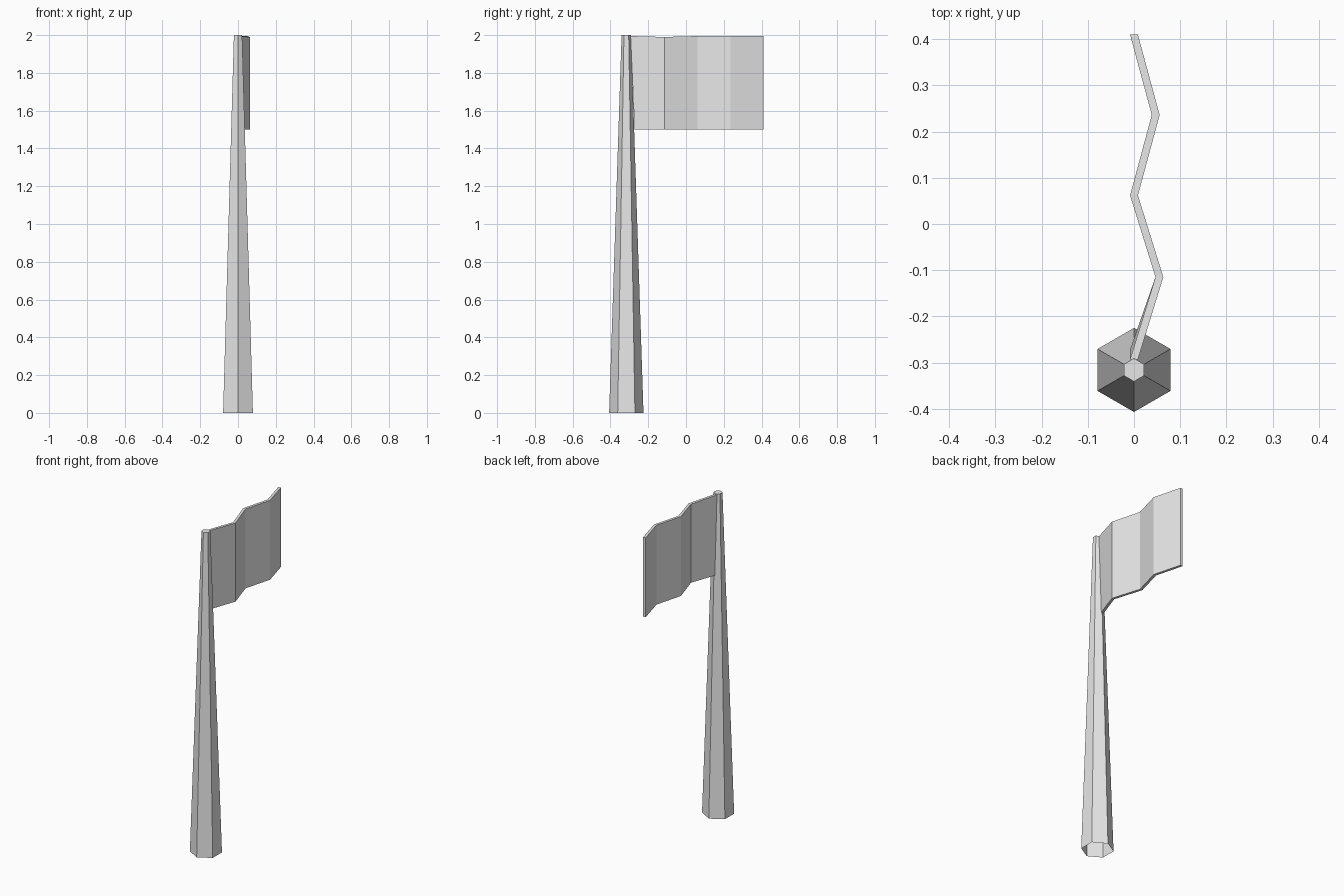
import bpy
import bmesh

cube = bpy.data.objects.get("Cube")
if cube:
    bpy.data.objects.remove(cube, do_unlink=True)

grey = bpy.data.materials.new("light_grey")
grey.use_nodes = True
grey.diffuse_color = (0.8, 0.8, 0.8, 1)
grey.node_tree.nodes["Principled BSDF"].inputs["Base Color"].default_value = grey.diffuse_color

POLE_Y = -0.316


def add_object(name, bm):
    bmesh.ops.recalc_face_normals(bm, faces=bm.faces)
    mesh = bpy.data.meshes.new(name)
    bm.to_mesh(mesh)
    bm.free()
    mesh.materials.append(grey)
    obj = bpy.data.objects.new(name, mesh)
    bpy.context.collection.objects.link(obj)
    return obj


# Tapered six-sided pole, open underneath
bm = bmesh.new()
bmesh.ops.create_cone(bm, cap_ends=True, segments=6, radius1=0.091, radius2=0.025, depth=2)
bm.faces.ensure_lookup_table()
base = [f for f in bm.faces if all(v.co.z < 0 for v in f.verts)]
bmesh.ops.delete(bm, geom=base, context='FACES_ONLY')
pole = add_object("pole", bm)
pole.location = (0, POLE_Y, 1)

# Zigzag flag: a thin rectangular section carried along the folds
# Each fold: x, y at the top, y at the bottom, top height
folds = [
    (0.0, -0.293, -0.272, 1.995),
    (0.055, -0.115, -0.115, 1.99),
    (0.0, 0.062, 0.062, 1.995),
    (0.047, 0.236, 0.236, 1.995),
    (0.0, 0.41, 0.41, 1.995),
]
HALF, BOTTOM = 0.0085, 1.5
bm = bmesh.new()
rings = []
for x, y_top, y_low, top in folds:
    corners = [(x - HALF, y_low, BOTTOM), (x + HALF, y_low, BOTTOM),
               (x + HALF, y_top, top), (x - HALF, y_top, top)]
    rings.append([bm.verts.new(c) for c in corners])
for a, b in zip(rings, rings[1:]):
    for i in range(4):
        j = (i + 1) % 4
        bm.faces.new((a[i], a[j], b[j], b[i]))
bm.faces.new(rings[0])
bm.faces.new(rings[-1])
add_object("flag", bm)
